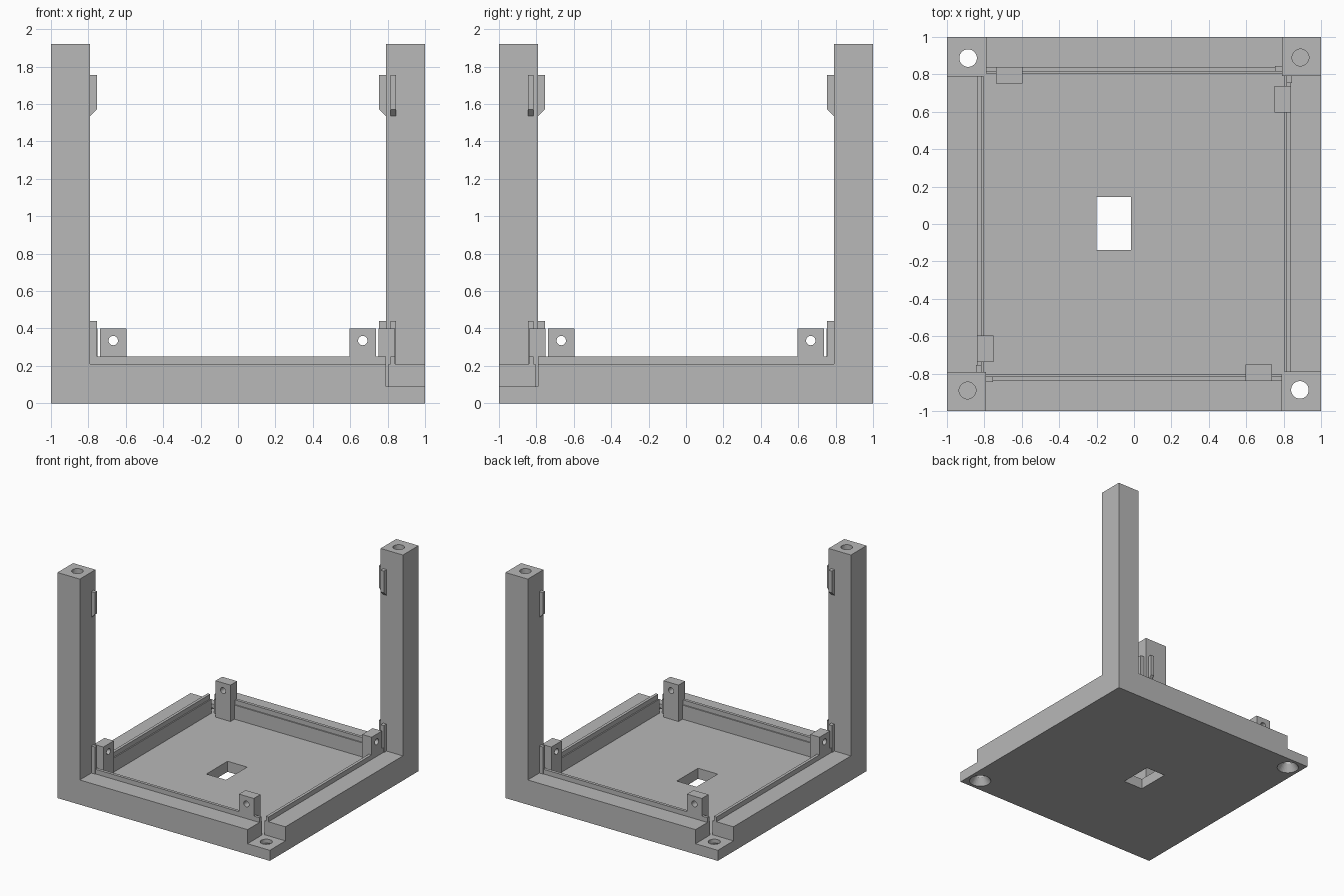
import bpy, bmesh
from math import pi
from mathutils import Matrix, Vector

old = bpy.data.objects.get("Cube")
if old:
    bpy.data.objects.remove(old, do_unlink=True)

grey = bpy.data.materials.new("plain grey")
grey.use_nodes = True
colour = (0.48, 0.48, 0.48, 1)
grey.diffuse_color = colour
grey.node_tree.nodes["Principled BSDF"].inputs["Base Color"].default_value = colour


def make(name, bm):
    bmesh.ops.recalc_face_normals(bm, faces=bm.faces)
    mesh = bpy.data.meshes.new(name)
    bm.to_mesh(mesh)
    bm.free()
    mesh.materials.append(grey)
    ob = bpy.data.objects.new(name, mesh)
    bpy.context.collection.objects.link(ob)
    return ob


def box(name, lo, hi):
    lo, hi = Vector(lo), Vector(hi)
    bm = bmesh.new()
    bmesh.ops.create_cube(bm, size=1)
    for v in bm.verts:
        v.co = (lo + hi) / 2 + v.co * (hi - lo)
    return make(name, bm)


def cone(name, centre, r1, r2, depth, axis=None):
    bm = bmesh.new()
    bmesh.ops.create_cone(bm, cap_ends=True, segments=32, radius1=r1, radius2=r2, depth=depth)
    if axis:
        bm.transform(Matrix.Rotation(pi / 2, 4, axis))
    bm.transform(Matrix.Translation(centre))
    return make(name, bm)


def combine(ob, other, how):
    mod = ob.modifiers.new(how, "BOOLEAN")
    mod.operation, mod.solver, mod.object = how, "EXACT", other
    bpy.context.view_layer.objects.active = ob
    bpy.ops.object.modifier_apply(modifier=mod.name)
    bpy.data.objects.remove(other, do_unlink=True)


def turned(ob, name, angle):
    new = ob.copy()
    new.data = ob.data.copy()
    new.data.transform(Matrix.Rotation(angle, 4, "Z"))
    new.name = name
    bpy.context.collection.objects.link(new)
    return new


FLOOR, RIM, TOP, POST, INNER = 0.09, 0.21, 1.92, 0.79, 0.805

# Tray with a hollow inside
frame = box("base_frame", (-1, -1, 0), (1, 1, RIM))
combine(frame, box("hollow", (-INNER, -INNER, FLOOR), (INNER, INNER, 1)), "DIFFERENCE")
combine(frame, box("cable_slot", (-0.2, -0.14, -1), (-0.015, 0.145, 1)), "DIFFERENCE")

for s in (1, -1):
    # Tall corner post with a blind screw hole in its top
    a, b = sorted((s * POST, s))
    combine(frame, box("post", (a, a, 0), (b, b, TOP)), "UNION")
    combine(frame, cone("post_hole", (s * 0.89, s * 0.89, TOP), 0.045, 0.045, 0.6), "DIFFERENCE")
    # Low corner pad with a countersunk through hole
    x0, x1 = sorted((s * POST, s * 1.1))
    y0, y1 = sorted((-s * POST, -s * 1.1))
    combine(frame, box("pad_cut", (x0, y0, FLOOR), (x1, y1, 1)), "DIFFERENCE")
    spot = (s * 0.887, -s * 0.887)
    combine(frame, cone("through_hole", (*spot, 0), 0.047, 0.047, 1), "DIFFERENCE")
    combine(frame, cone("countersink", (*spot, 0.02), 0.1, 0.047, 0.08), "DIFFERENCE")

# Raised lip and drilled screw tab, repeated on all four walls
lip = box("front_lip", (-POST, -0.84, RIM - 0.01), (POST, -0.815, 0.25))
tab = box("front_tab", (0.597, -0.84, FLOOR - 0.01), (0.737, -0.752, 0.4))
combine(tab, cone("tab_hole", (0.667, -0.8, 0.335), 0.025, 0.025, 0.4, "X"), "DIFFERENCE")
for i, side in enumerate(("left", "back", "right"), 1):
    turned(lip, side + "_lip", i * pi / 2)
    turned(tab, side + "_tab", i * pi / 2)


def rib(name, z0, z1, chamfer, swap):
    """Thin rib on an inner post face, with an optional sloped foot."""
    near, far = POST + 0.005, 0.755
    profile = [(near, z0), (far, z0 + chamfer), (far, z1), (near, z1)]
    bm = bmesh.new()
    rings = []
    for x in (0.815, 0.845):
        pts = [(y, x, z) if swap else (x, y, z) for y, z in profile]
        rings.append([bm.verts.new(p) for p in pts])
        bm.faces.new(rings[-1])
    for i in range(4):
        j = (i + 1) % 4
        bm.faces.new((rings[0][i], rings[0][j], rings[1][j], rings[1][i]))
    return make(name, bm)


# Upper catches and lower guides on the two inner faces of each post
for swap, face in ((False, "front"), (True, "side")):
    for part, z0, z1, chamfer in (("catch", 1.53, 1.755, 0.04), ("guide", RIM, 0.44, 0)):
        ob = rib(f"back_post_{face}_{part}", z0, z1, chamfer, swap)
        turned(ob, f"front_post_{face}_{part}", pi)
